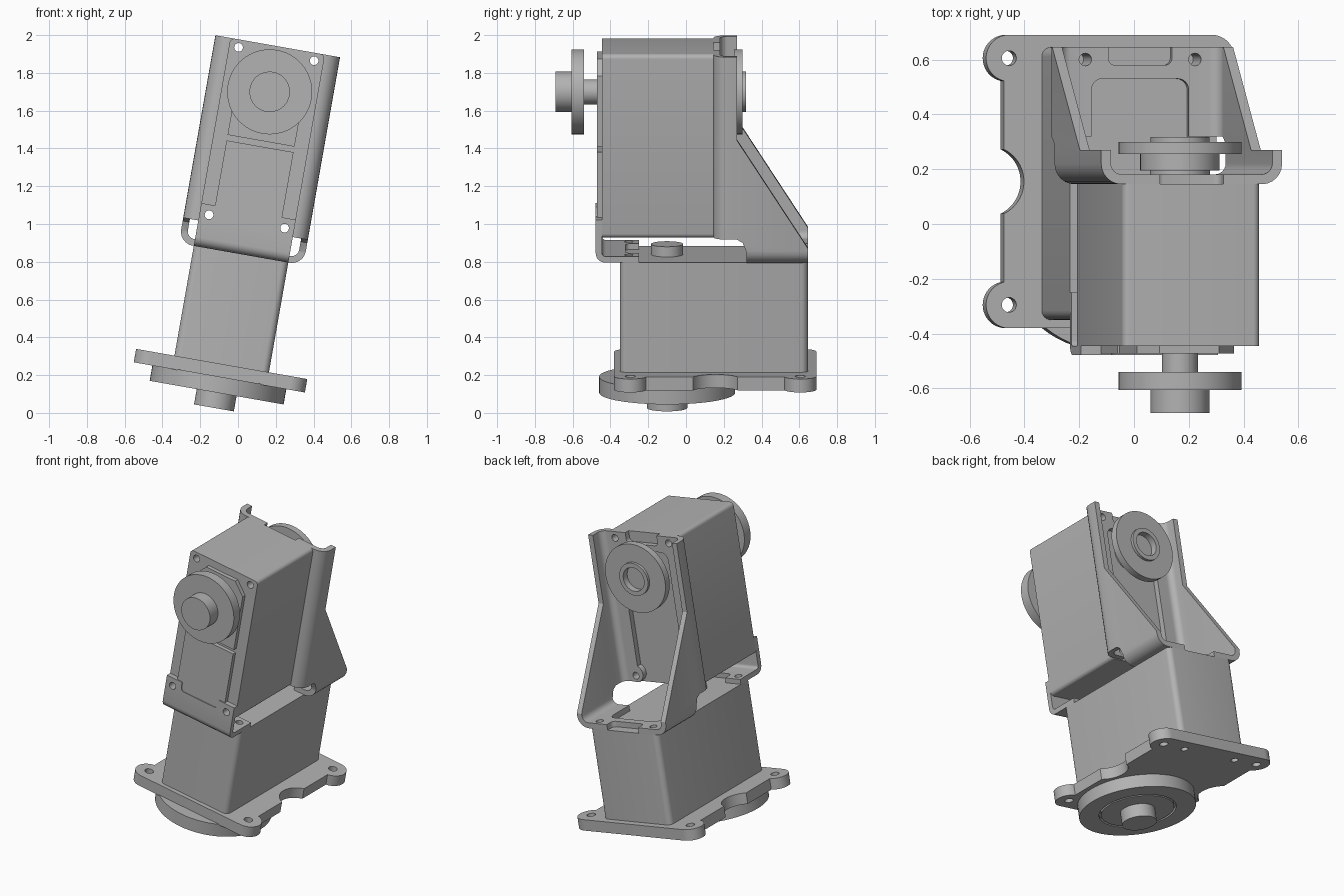
import bpy, bmesh, math
from mathutils import Matrix, Vector

cube = bpy.data.objects.get("Cube")
if cube:
    bpy.data.objects.remove(cube, do_unlink=True)

grey = bpy.data.materials.new("light_grey")
grey.use_nodes = True
grey.diffuse_color = (0.45, 0.45, 0.45, 1)
grey.node_tree.nodes["Principled BSDF"].inputs["Base Color"].default_value = grey.diffuse_color

# Parts are built upright around the turning axis, then leaned over together
LEAN = Matrix.Rotation(math.radians(10), 4, 'Y') @ Matrix.Translation((-0.13, 0, 0))
parts = []
AXIS = {'X': 0, 'Y': 1, 'Z': 2}
SHAFT_Y, SHAFT_Z = -0.1, 1.703      # lower and upper output shafts
HOLE_X = 0.203


def finish(name, bm, keep):
    bmesh.ops.recalc_face_normals(bm, faces=bm.faces)
    me = bpy.data.meshes.new(name)
    bm.to_mesh(me)
    bm.free()
    me.materials.append(grey)
    ob = bpy.data.objects.new(name, me)
    bpy.context.scene.collection.objects.link(ob)
    if keep:
        parts.append(ob)
    else:
        ob.hide_render = True
    return ob


def box(name, x, y, z, round_axis=None, r=0.0, pick=None, keep=True):
    """Box from ranges; edges along the given axes are rounded."""
    bm = bmesh.new()
    bmesh.ops.create_cube(bm, size=1)
    for v in bm.verts:
        for i, (lo, hi) in enumerate((x, y, z)):
            v.co[i] = lo if v.co[i] < 0 else hi
    if round_axis:
        edges = []
        for e in bm.edges:
            d = e.verts[1].co - e.verts[0].co
            along = max('XYZ', key=lambda a: abs(d[AXIS[a]]))
            mid = (e.verts[0].co + e.verts[1].co) / 2
            if along in round_axis and (pick is None or pick(along, mid)):
                edges.append(e)
        bmesh.ops.bevel(bm, geom=edges, offset=r, segments=6, profile=0.5, affect='EDGES')
    return finish(name, bm, keep)


def cyl(name, axis, centre, lo, hi, r, keep=True):
    """Cylinder along an axis; centre holds the two other coordinates."""
    bm = bmesh.new()
    bmesh.ops.create_cone(bm, cap_ends=True, segments=64 if r > 0.05 else 24,
                          radius1=r, radius2=r, depth=hi - lo)
    if axis == 'Y':
        bmesh.ops.rotate(bm, verts=bm.verts, matrix=Matrix.Rotation(math.pi / 2, 3, 'X'))
        pos = Vector((centre[0], (lo + hi) / 2, centre[1]))
    else:
        pos = Vector((centre[0], centre[1], (lo + hi) / 2))
    bmesh.ops.translate(bm, verts=bm.verts, vec=pos)
    return finish(name, bm, keep)


def prism(name, pts, axis, lo, hi, keep=True):
    """Outline extruded along X (points are y, z) or Y (points are x, z)."""
    bm = bmesh.new()
    place = (lambda a, b: (lo, a, b)) if axis == 'X' else (lambda a, b: (a, lo, b))
    face = bm.faces.new([bm.verts.new(place(a, b)) for a, b in pts])
    ext = bmesh.ops.extrude_face_region(bm, geom=[face])
    step = (hi - lo, 0, 0) if axis == 'X' else (0, hi - lo, 0)
    bmesh.ops.translate(bm, vec=step, verts=[g for g in ext["geom"] if isinstance(g, bmesh.types.BMVert)])
    return finish(name, bm, keep)


def combine(ob, others, op='DIFFERENCE'):
    for o in others:
        m = ob.modifiers.new("bool", 'BOOLEAN')
        m.operation, m.object, m.solver = op, o, 'EXACT'
        with bpy.context.temp_override(object=ob, active_object=ob, selected_objects=[ob]):
            bpy.ops.object.modifier_apply(modifier=m.name)
        bpy.data.objects.remove(o, do_unlink=True)
    return ob


def holes(axis, pairs, lo, hi, r=0.023):
    """Mirrored pairs of screw hole cutters."""
    return [cyl("hole", axis, (s * x, q), lo, hi, r, False) for x, q in pairs for s in (-1, 1)]


UPPER = [(HOLE_X, 1.006), (HOLE_X, 1.906)]
LOWER = [(HOLE_X, -0.303), (HOLE_X, 0.6)]
W = 0.254

# Motor housings
upper = box("upper_motor_body", (-W, W), (-0.445, 0.145), (0.96, 1.948), 'Y', 0.025)
combine(upper, holes('Y', UPPER, -0.6, 0.3))
lower = box("lower_motor_body", (-W, W), (-0.35, 0.645), (0.237, 0.83), 'Z', 0.035)
combine(lower, holes('Z', LOWER, 0.7, 0.9))

# Raised panels on the upper motor's front
prism("front_upper_panel", [(-0.18, 1.44), (0.18, 1.44), (0.18, 1.82), (0.11, 1.9),
                            (-0.11, 1.9), (-0.18, 1.82)], 'Y', -0.472, -0.44)
box("front_lower_panel", (-0.18, 0.18), (-0.472, -0.44), (0.99, 1.41))

# Upper output shaft and disc
for name, lo, hi, r in (("upper_shaft", -0.56, -0.44, 0.066), ("upper_output_disc", -0.605, -0.54, 0.225),
                        ("upper_hub", -0.69, -0.6, 0.107), ("rear_bearing", 0.14, 0.2, 0.11),
                        ("rear_collar", 0.195, 0.258, 0.145)):
    cyl(name, 'Y', (0, SHAFT_Z), lo, hi, r)
rear = cyl("rear_idler_disc", 'Y', (0, SHAFT_Z), 0.255, 0.3, 0.225)
combine(rear, [cyl("rim", 'Y', (0, SHAFT_Z), 0.28, 0.318, 0.107, False)], 'UNION')
combine(rear, [cyl("bore", 'Y', (0, SHAFT_Z), 0.275, 0.4, 0.078, False)])

# Lower output disc, hub and the boss on the lower motor's top
disc = cyl("base_disc", 'Z', (0, SHAFT_Y), 0.086, 0.172, 0.36)
groove = cyl("groove", 'Z', (0, SHAFT_Y), 0.05, 0.105, 0.238, False)
combine(groove, [cyl("core", 'Z', (0, SHAFT_Y), 0, 0.2, 0.225, False)])
combine(disc, [groove])
cyl("base_hub", 'Z', (0, SHAFT_Y), 0.004, 0.1, 0.107)
cyl("top_boss", 'Z', (0, SHAFT_Y), 0.82, 0.885, 0.085)

# Mounting plate with four ears and a scallop in each side
base = box("base_plate", (-0.394, 0.394), (-0.295, 0.605), (0.168, 0.24))
combine(base, [box("ends", (-0.375, 0.375), (-0.38, 0.69), (0.168, 0.24), keep=False)], 'UNION')
ears = [cyl("ear", 'Z', (s * 0.375, y), 0.168, 0.24, 0.085, False) for s in (-1, 1) for y in (-0.295, 0.605)]
combine(base, ears, 'UNION')
combine(base, [cyl("scallop", 'Z', (s * 0.45, 0.155), 0, 0.4, 0.13, False) for s in (-1, 1)])
combine(base, holes('Z', [(0.375, -0.295), (0.375, 0.605)], 0, 0.4, 0.027))
combine(base, holes('Z', [(HOLE_X, 0.6)], 0.1, 0.22))


# Rear bracket: folded sheet with back plate, side walls and floor
def folds(along, mid):
    return (along == 'Y' and mid.z < 1) or (along == 'Z' and mid.y < 0.4)


T = 0.036
rb = box("rear_bracket", (-0.335, 0.335), (0.145, 0.645), (0.83, 1.948), 'YZ', 0.075, folds)
combine(rb, [box("inside", (T - 0.335, 0.335 - T), (0.145 + T, 0.9), (0.83 + T, 2.2), 'YZ', 0.04, folds, False)])
combine(rb, [
    prism("slope", [(0.27, 2.2), (0.27, 1.5), (0.645, 0.92), (0.9, 0.52), (0.9, 2.2)], 'X', -1, 1, False),
    prism("under", [(0, 0.967), (0.27, 0.967), (0.3, 0.95), (0.32, 0.9), (0.32, 0.7), (0, 0.7)], 'X', -1, 1, False),
    box("plate_window", (-0.18, 0.18), (0.1, 0.2), (0.9, 1.84), 'Y', 0.05, keep=False),
    box("plate_notch", (-0.118, 0.118), (0.1, 0.2), (1.88, 2.1), 'Y', 0.025, keep=False),
    box("floor_window", (-0.18, 0.18), (0.2, 0.53), (0.8, 0.9), 'Z', 0.04, keep=False),
    box("floor_notch", (-0.118, 0.118), (0.58, 0.8), (0.8, 0.9), 'Z', 0.025, keep=False)])
combine(rb, [cyl("ear", 'Y', (s * HOLE_X, 1.02), 0.145, 0.145 + T, 0.055, False) for s in (-1, 1)], 'UNION')
combine(rb, holes('Y', UPPER, 0, 0.3) + holes('Z', [LOWER[1]], 0.7, 1.0))

# Front bracket: small angle joining the two motors
fb = box("front_bracket", (-W, W), (-0.478, -0.25), (0.83, 1.06), 'X', 0.05,
         lambda a, m: m.y < -0.4 and m.z < 0.9)
combine(fb, [box("inside", (-1, 1), (-0.445, 0), (0.862, 1.2), 'X', 0.02,
                 lambda a, m: m.y < -0.4 and m.z < 0.9, False),
             box("flap_dip", (-0.14, 0.14), (-0.6, -0.4), (1.0, 1.2), 'Y', 0.025, keep=False),
             box("floor_dip", (-0.14, 0.14), (-0.32, 0), (0.8, 0.9), 'Z', 0.025, keep=False)])
combine(fb, holes('Y', [UPPER[0]], -0.6, -0.4) + holes('Z', [LOWER[0]], 0.8, 0.9))

# Lean everything and set shading
for ob in parts:
    ob.data.transform(LEAN)
    bpy.ops.object.select_all(action='DESELECT')
    ob.select_set(True)
    bpy.context.view_layer.objects.active = ob
    bpy.ops.object.shade_smooth_by_angle(angle=math.radians(30))
